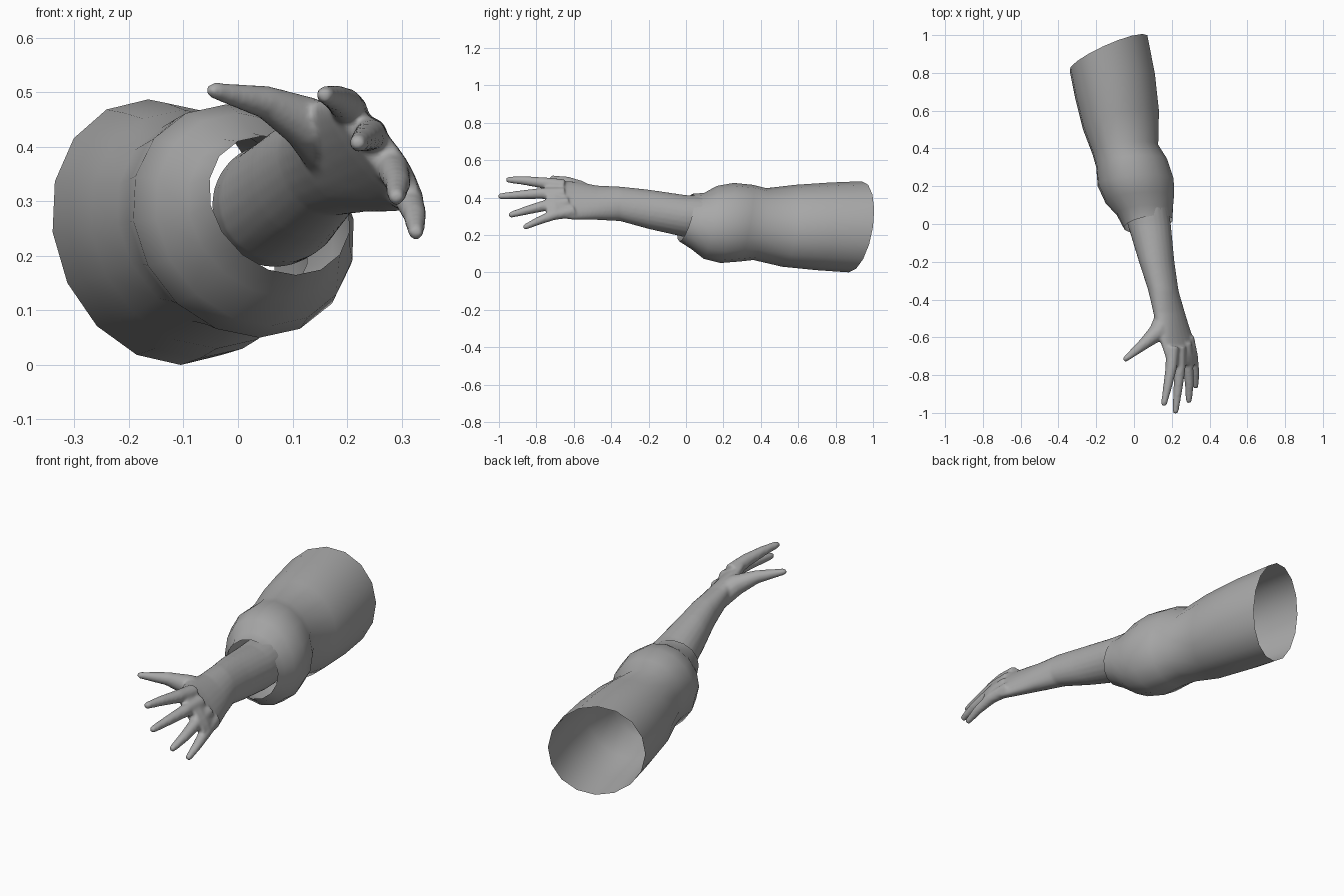
import bpy, bmesh, math
from mathutils import Vector

if "Cube" in bpy.data.objects:
    bpy.data.objects.remove(bpy.data.objects["Cube"])

grey = bpy.data.materials.new("neutral grey")
grey.diffuse_color = (0.4, 0.4, 0.4, 1)
grey.use_nodes = True
grey.node_tree.nodes["Principled BSDF"].inputs["Base Color"].default_value = grey.diffuse_color


def tube(bm, rings, caps=True):
    """Bridge a list of equally sized point rings."""
    loops = [[bm.verts.new(p) for p in ring] for ring in rings]
    n = len(loops[0])
    for a, b in zip(loops, loops[1:]):
        for i in range(n):
            j = (i + 1) % n
            bm.faces.new((a[i], a[j], b[j], b[i]))
    if caps:
        bm.faces.new(loops[0])
        bm.faces.new(loops[-1])


def make_object(name, bm):
    bmesh.ops.recalc_face_normals(bm, faces=bm.faces)
    mesh = bpy.data.meshes.new(name)
    bm.to_mesh(mesh)
    bm.free()
    mesh.materials.append(grey)
    mesh.shade_smooth()
    obj = bpy.data.objects.new(name, mesh)
    bpy.context.collection.objects.link(obj)
    return obj


# Sleeve: each ring is left x, left y, right x, right y, bottom z, top z
sleeve_rings = [
    (-.34, .81, .07, 1.0, .0, .487),
    (-.31, .66, .11, .80, .012, .48),
    (-.27, .50, .132, .60, .03, .468),
    (-.22, .37, .128, .42, .066, .45),
    (-.20, .30, .175, .345, .058, .468),
    (-.192, .20, .21, .24, .05, .478),
    (-.15, .11, .212, .15, .072, .462),
    (-.09, .045, .205, .08, .125, .425),
    (-.05, -.03, .202, .03, .165, .42),
]


def sleeve_ring(lx, ly, rx, ry, zb, zt, sides=16):
    pts = []
    for i in range(sides):
        t = 2 * math.pi * i / sides
        c, s = math.cos(t), math.sin(t)
        # crown leans to the left, underside to the right
        pts.append(((lx + rx) / 2 + c * (rx - lx) / 2 - .03 * s,
                    (ly + ry) / 2 + c * (ry - ly) / 2 + .035 * s,
                    (zb + zt) / 2 + s * (zt - zb) / 2))
    return pts


bm = bmesh.new()
tube(bm, [sleeve_ring(*r) for r in sleeve_rings], caps=False)
make_object("sleeve", bm)

# Forearm and palm: y, centre x, centre z, long half, short half, roll in degrees
arm_rings = [
    (.14, .06, .29, .115, .115, 0),
    (.0, .08, .30, .115, .113, 0),
    (-.2, .12, .337, .108, .091, 65),
    (-.35, .155, .366, .098, .074, 60),
    (-.47, .186, .372, .108, .062, 50),
    (-.6, .222, .383, .128, .047, 50),
    (-.70, .25, .393, .124, .038, 50),
    (-.745, .258, .397, .106, .028, 50),
]


def arm_ring(y, cx, cz, a, b, roll, sides=24):
    r = math.radians(roll)
    pts = []
    for i in range(sides):
        # phase keeps the seams of neighbouring rings aligned
        t = 2 * math.pi * i / sides + r
        u, v = a * math.cos(t), b * math.sin(t)
        pts.append((cx + u * math.cos(r) + v * math.sin(r), y,
                    cz - u * math.sin(r) + v * math.cos(r)))
    return pts


def finger(bm, path, sides=12):
    """Rounded tapered tube through (x, y, z, radius) points."""
    pts = [Vector(p[:3]) for p in path]
    rad = [p[3] for p in path]
    end = (pts[-1] - pts[-2]).normalized()
    tip, r = pts[-1] - end * rad[-1], rad[-1]
    pts[-1] = tip
    for f in (.5, .8, .97):
        pts.append(tip + end * r * f)
        rad.append(r * math.sqrt(1 - f * f))
    rings = []
    for i, p in enumerate(pts):
        d = (pts[min(i + 1, len(pts) - 1)] - pts[max(i - 1, 0)]).normalized()
        u = d.cross(Vector((0, 0, 1))).normalized()
        v = u.cross(d)
        rings.append([p + rad[i] * (u * math.cos(t) + v * math.sin(t))
                      for t in (2 * math.pi * k / sides for k in range(sides))])
    tube(bm, rings)


bm = bmesh.new()
tube(bm, [arm_ring(*r) for r in arm_rings])
fingers = [
    # thumb
    [(.175, -.47, .385, .055), (.125, -.575, .445, .050),
     (.05, -.637, .482, .031), (-.056, -.724, .506, .016)],
    # index
    [(.205, -.65, .462, .036), (.197, -.76, .478, .031),
     (.178, -.86, .49, .024), (.156, -.965, .496, .017)],
    # middle
    [(.24, -.65, .42, .036), (.243, -.77, .422, .030),
     (.232, -.88, .415, .024), (.218, -1.006, .406, .017)],
    # ring
    [(.27, -.63, .372, .036), (.285, -.75, .358, .030),
     (.293, -.85, .332, .024), (.29, -.95, .304, .017)],
    # little
    [(.285, -.60, .328, .034), (.313, -.71, .306, .028),
     (.324, -.79, .275, .022), (.327, -.872, .237, .016)],
]
for path in fingers:
    finger(bm, path)
arm = make_object("arm_and_hand", bm)

# Fuse the arm, palm and fingers into one smooth skin
remesh = arm.modifiers.new("fuse", "REMESH")
remesh.mode = "VOXEL"
remesh.voxel_size = .007
relax = arm.modifiers.new("relax", "SMOOTH")
relax.factor = .5
relax.iterations = 9
fused = bpy.data.meshes.new_from_object(
    arm.evaluated_get(bpy.context.evaluated_depsgraph_get()))
arm.modifiers.clear()
arm.data = fused

# Open the hidden end of the arm inside the sleeve
bm = bmesh.new()
bm.from_mesh(fused)
bmesh.ops.delete(bm, geom=[v for v in bm.verts if v.co.y > .09], context="VERTS")
bm.to_mesh(fused)
bm.free()
fused.materials.clear()
fused.materials.append(grey)
fused.shade_smooth()
